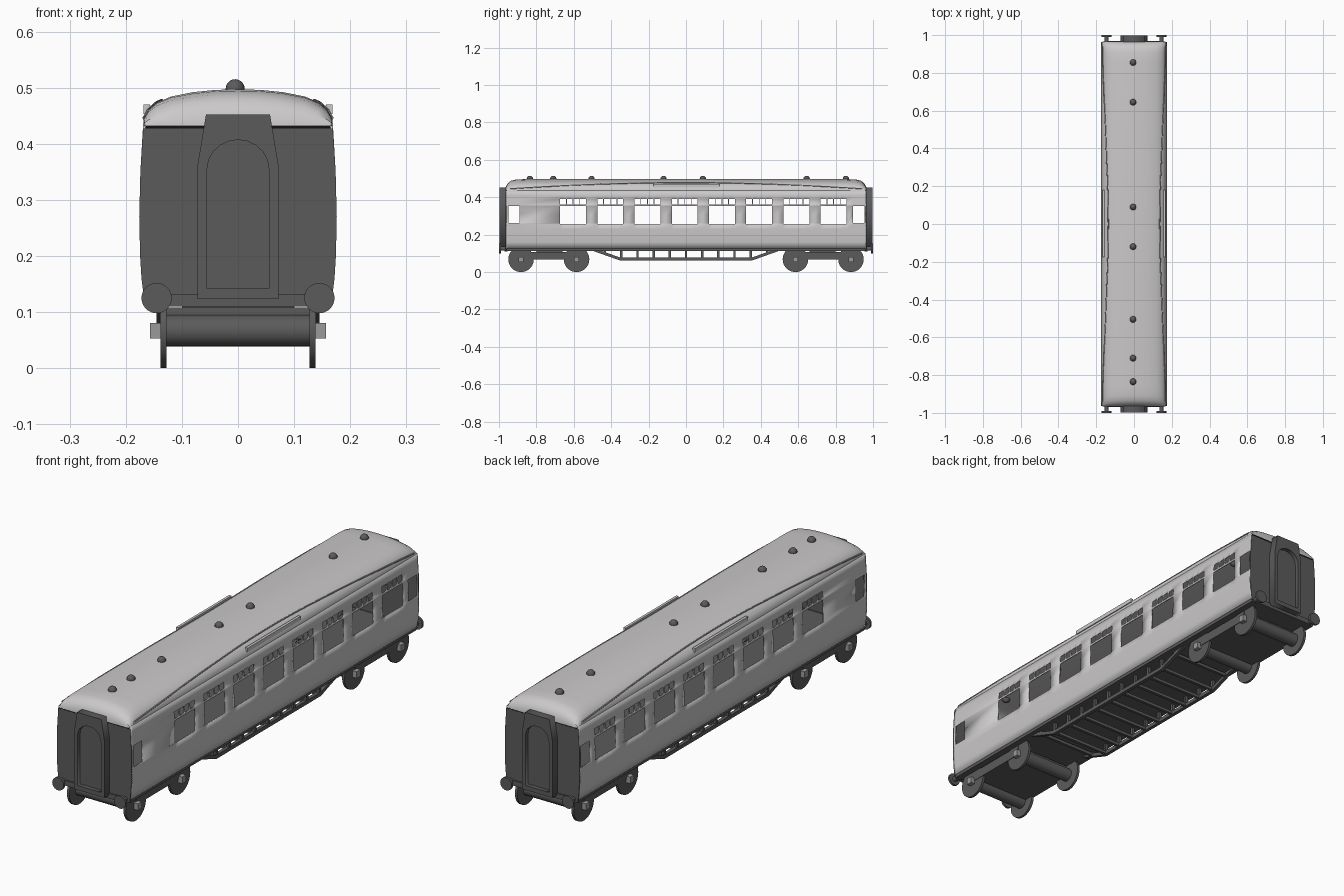
import bpy, bmesh, math
from mathutils import Vector

if "Cube" in bpy.data.objects:
    bpy.data.objects.remove(bpy.data.objects["Cube"])

def mat(name, c):
    m = bpy.data.materials.new(name)
    m.diffuse_color = (*c, 1)
    m.use_nodes = True
    m.node_tree.nodes["Principled BSDF"].inputs["Base Color"].default_value = m.diffuse_color
    return m

LIGHT = mat("light_grey", (0.60, 0.585, 0.585))
DARK = mat("dark_grey", (0.105, 0.105, 0.105))
MID = mat("mid_grey", (0.33, 0.32, 0.32))
BLACK = mat("black", (0.006, 0.006, 0.006))

def finish(name, bm, m, smooth=True):
    bmesh.ops.recalc_face_normals(bm, faces=bm.faces)
    me = bpy.data.meshes.new(name)
    bm.to_mesh(me)
    bm.free()
    me.materials.append(m)
    ob = bpy.data.objects.new(name, me)
    bpy.context.collection.objects.link(ob)
    if smooth:
        bpy.ops.object.select_all(action='DESELECT')
        bpy.context.view_layer.objects.active = ob
        ob.select_set(True)
        bpy.ops.object.shade_smooth_by_angle(angle=math.radians(32))
    return ob

def box(name, x0, x1, y0, y1, z0, z1, m):
    bm = bmesh.new()
    bmesh.ops.create_cube(bm, size=1)
    for v in bm.verts:
        v.co = Vector(((x0 + x1) / 2 + v.co.x * (x1 - x0),
                       (y0 + y1) / 2 + v.co.y * (y1 - y0),
                       (z0 + z1) / 2 + v.co.z * (z1 - z0)))
    return finish(name, bm, m, False)

def cyl(name, c, r, length, axis, m, seg=32):
    bm = bmesh.new()
    bmesh.ops.create_cone(bm, cap_ends=True, segments=seg, radius1=r, radius2=r, depth=length)
    for v in bm.verts:
        x, y, z = v.co
        v.co = Vector(c) + (Vector((z, x, y)) if axis == 'X' else Vector((x, z, y)))
    return finish(name, bm, m)

def prism(name, loops, y, depth, m):
    """Extruded x-z outline; a second loop becomes a hole."""
    cu = bpy.data.curves.new(name, 'CURVE')
    cu.dimensions, cu.fill_mode, cu.extrude = '2D', 'BOTH', depth / 2
    for pts in loops:
        sp = cu.splines.new('POLY')
        sp.points.add(len(pts) - 1)
        for p, (a, b) in zip(sp.points, pts):
            p.co = (a, b, 0, 1)
        sp.use_cyclic_u = True
    cu.materials.append(m)
    ob = bpy.data.objects.new(name, cu)
    ob.rotation_euler.x = math.pi / 2
    ob.location.y = y
    bpy.context.collection.objects.link(ob)
    bpy.ops.object.select_all(action='DESELECT')
    bpy.context.view_layer.objects.active = ob
    ob.select_set(True)
    bpy.ops.object.convert(target='MESH')

def lerp(table, t):
    for (a, p), (b, q) in zip(table, table[1:]):
        if t <= b:
            return p + (q - p) * max(0, t - a) / (b - a)
    return table[-1][1]

SIDE = [(.12, .167), (.16, .172), (.2, .1745), (.27, .176), (.35, .174), (.437, .169)]
ROOF = [(.169, .432), (.168, .445), (.160, .460), (.145, .473), (.12, .484),
        (.08, .492), (.04, .496), (0, .497)]

# body sides with open windows: main panes, rows of four toplights, end windows
holes = [(-.95, -.89, .262, .353), (.893, .955, .262, .353)]
for i in range(8):
    y = -.673 + i * .199
    holes.append((y, y + .138, .257, .353))
    for k in range(4):
        holes.append((y + k * .0355, y + k * .0355 + .0315, .361, .390))
ys = sorted({round(v, 4) for h in holes for v in h[:2]} | {-.963, .963})
zs = sorted({v for h in holes for v in h[2:]} | {.125, .16, .2, .23, .31, .41, .437})
for s, side in ((1, "right"), (-1, "left")):
    bm = bmesh.new()
    grid = [[bm.verts.new((s * lerp(SIDE, z), y, z)) for z in zs] for y in ys]
    for i in range(len(ys) - 1):
        for j in range(len(zs) - 1):
            cy, cz = (ys[i] + ys[i + 1]) / 2, (zs[j] + zs[j + 1]) / 2
            if any(a < cy < b and c < cz < d for a, b, c, d in holes):
                continue
            q = [grid[i][j], grid[i + 1][j], grid[i + 1][j + 1], grid[i][j + 1]]
            bm.faces.new(q if s > 0 else q[::-1])
    bmesh.ops.delete(bm, geom=[v for v in bm.verts if not v.link_faces], context='VERTS')
    wall = finish(side + "_wall", bm, LIGHT)
    # make sure the thickness grows inwards whichever way normals fell
    outward = wall.data.polygons[0].normal.x * s > 0
    md = wall.modifiers.new("thickness", 'SOLIDIFY')
    md.thickness, md.offset = .005, (-1 if outward else 1)

# roof lofted along its length with domed ends
half = ROOF[:-1]
section = half + [ROOF[-1]] + [(-x, z) for x, z in reversed(half)]
ends = [(.967, .05, .985), (.963, .4, .99), (.952, .68, .995), (.935, .87, 1), (.91, .96, 1), (.86, 1, 1)]
stations = [(-y, f, w) for y, f, w in ends] + [(y, f, w) for y, f, w in reversed(ends)]
bm = bmesh.new()
rings = [[bm.verts.new((x * w, y, .432 + (z - .432) * f)) for x, z in section] for y, f, w in stations]
for a, b in zip(rings, rings[1:]):
    for i in range(len(section) - 1):
        bm.faces.new((a[i], a[i + 1], b[i + 1], b[i]))
bm.faces.new(rings[0])
bm.faces.new(rings[-1])
finish("roof", bm, LIGHT)

# arched rain strips and roof boards, both sides
roof_x = [(z, x) for x, z in ROOF]
for s in (1, -1):
    cu = bpy.data.curves.new("rain_strip", 'CURVE')
    cu.dimensions, cu.bevel_depth, cu.bevel_resolution = '3D', .003, 1
    sp = cu.splines.new('POLY')
    sp.points.add(24)
    for i, p in enumerate(sp.points):
        y = -.94 + 1.88 * i / 24
        z = .446 + .031 * (1 - (y / .94) ** 2)
        p.co = (s * lerp(roof_x, z), y, z, 1)
    cu.materials.append(MID)
    bpy.context.collection.objects.link(bpy.data.objects.new("rain_strip", cu))
    box("roof_board", s * .157, s * .168, -.175, .18, .453, .47, LIGHT)

# roof ventilators
for y in (-.835, -.71, -.505, -.12, .09, .645, .855):
    bm = bmesh.new()
    bmesh.ops.create_uvsphere(bm, u_segments=16, v_segments=10, radius=.017)
    bmesh.ops.translate(bm, verts=bm.verts, vec=(-.005, y, .498))
    finish("roof_vent", bm, DARK)

# floor
box("floor", -.165, .165, -.962, .962, .112, .131, DARK)

# end walls, gangways and buffers
end_outline = [(x, z) for z, x in SIDE[:-1]] + [(.169, .427)]
end_outline += [(-x, z) for x, z in reversed(end_outline)]
gangway = [(-.072, .123), (.072, .123), (.072, .362), (.057, .452), (-.057, .452), (-.072, .362)]
arch = [(-.055, .142), (.055, .142)]
arch += [(.055 * math.cos(math.pi * k / 10), .355 + .052 * math.sin(math.pi * k / 10)) for k in range(11)]
for e, end in ((-1, "front"), (1, "back")):
    prism(end + "_end_wall", [end_outline], e * .961, .006, DARK)
    box(end + "_cornice", -.167, .167, e * .957, e * .963, .426, .438, BLACK)
    prism(end + "_gangway", [gangway, arch], e * .98, .036, DARK)
    prism(end + "_gangway_door", [arch], e * .974, .012, DARK)
    box(end + "_buffer_beam", -.142, .142, e * .955, e * .97, .11, .132, DARK)
    for s in (1, -1):
        cyl("buffer_shank", (s * .145, e * .975, .125), .011, .03, 'Y', DARK, 16)
        cyl("buffer_head", (s * .145, e * .995, .125), .027, .01, 'Y', DARK)

# bogies: frame, axle drums, wheels and axle boxes
for e in (-1, 1):
    box("bogie_frame", -.14, .14, e * .585, e * .88, .067, .108, DARK)
    box("bogie_pivot", -.1, .1, e * .66, e * .8, .1, .12, DARK)
    for y in (e * .585, e * .882):
        cyl("axle_drum", (0, y, .067), .028, .276, 'X', DARK, 24)
        for s in (1, -1):
            cyl("wheel", (s * .1325, y, .068), .068, .011, 'X', DARK, 40)
            box("axle_box", s * .136, s * .157, y - .013, y + .013, .053, .081, MID)

# underframe truss: sloped side girders, posts and cross bars
path = [(-.54, .125), (-.50, .122), (-.35, .069), (.35, .069), (.50, .122), (.54, .125)]
for s in (1, -1):
    bm = bmesh.new()
    rows = [[bm.verts.new((s * x, y, z + dz)) for x, dz in
             ((.13, -.008), (.145, -.008), (.145, .008), (.13, .008))] for y, z in path]
    for a, b in zip(rows, rows[1:]):
        for i in range(4):
            bm.faces.new((a[i], a[(i + 1) % 4], b[(i + 1) % 4], b[i]))
    bm.faces.new(rows[0])
    bm.faces.new(rows[-1])
    finish("truss_girder", bm, DARK, False)
for i in range(11):
    y = (i - 5) * .0865
    z = .069 if abs(y) < .36 else .069 + (abs(y) - .35) * .353
    box("truss_cross_bar", -.135, .135, y - .006, y + .006, z - .005, z + .008, DARK)
    for s in (1, -1):
        box("truss_post", s * .131, s * .144, y - .006, y + .006, z, .125, DARK)
